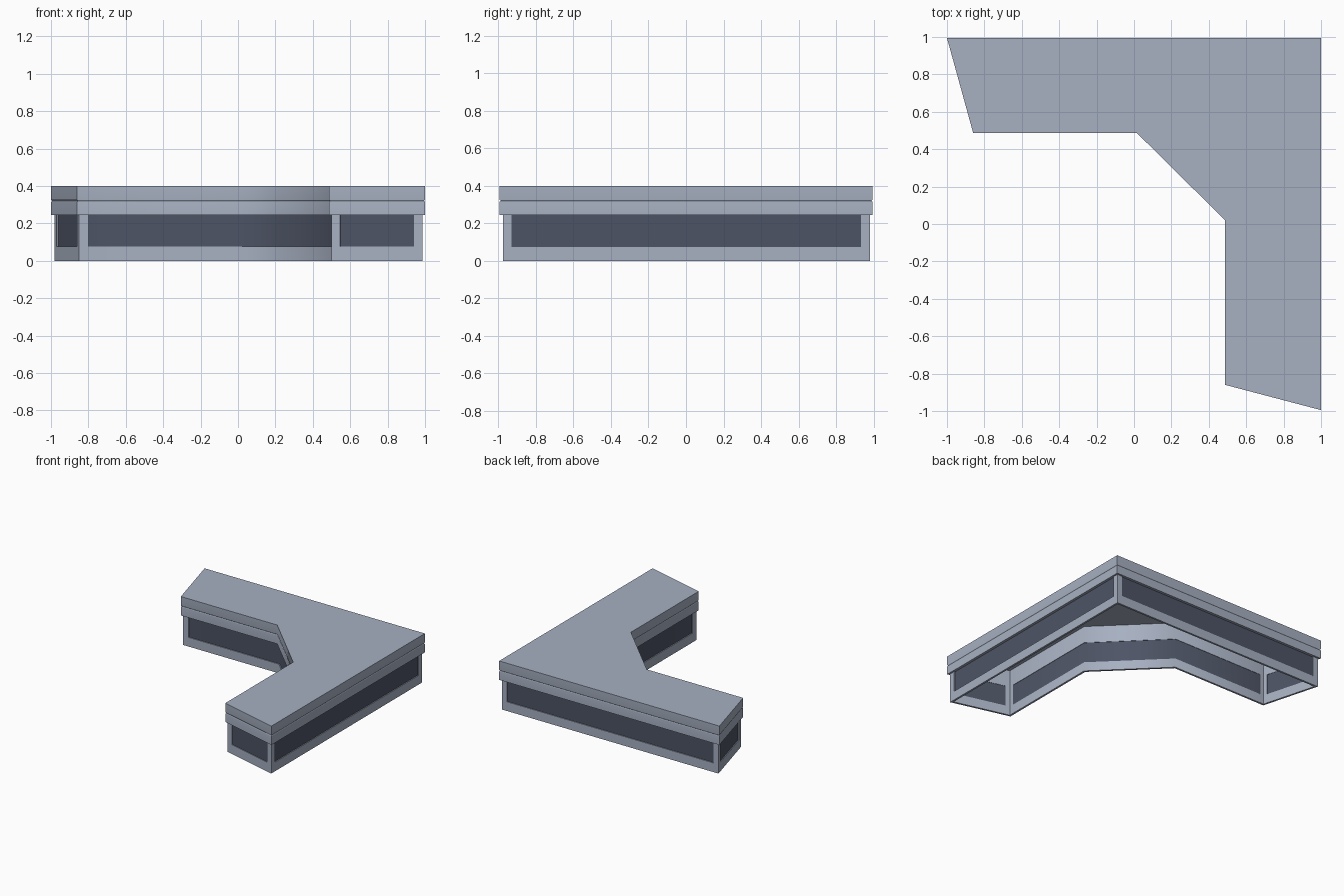
import bpy, bmesh, math
from mathutils import Vector

if "Cube" in bpy.data.objects:
    bpy.data.objects.remove(bpy.data.objects["Cube"])

# Plan outline, counter-clockwise: L shape with chamfered inner corner and slanted ends
PLAN = [Vector(p) for p in [(-1, .995), (-.86, .487), (.015, .487), (.487, .02),
                            (.487, -.86), (1, -.995), (1, .995)]]
N = len(PLAN)


def material(name, rgb):
    m = bpy.data.materials.new(name)
    m.diffuse_color = (*rgb, 1)
    m.use_nodes = True
    m.node_tree.nodes["Principled BSDF"].inputs["Base Color"].default_value = m.diffuse_color
    return m


PALE = material("pale_blue_grey", (.385, .435, .535))
DARK = material("dark_glass", (.075, .088, .13))


def offset(d):
    """Outline moved inward by d with mitred corners."""
    out = []
    for i, p in enumerate(PLAN):
        a = (p - PLAN[i - 1]).normalized()
        b = (PLAN[(i + 1) % N] - p).normalized()
        na, nb = Vector((-a.y, a.x)), Vector((-b.y, b.x))
        out.append(p + (na + nb) * (d / (1 + na.dot(nb))))
    return out


def finish(bm, name, mat):
    bmesh.ops.recalc_face_normals(bm, faces=bm.faces[:])
    me = bpy.data.meshes.new(name)
    bm.to_mesh(me)
    bm.free()
    me.materials.append(mat)
    ob = bpy.data.objects.new(name, me)
    bpy.context.collection.objects.link(ob)
    bpy.ops.object.select_all(action='DESELECT')
    ob.select_set(True)
    bpy.context.view_layer.objects.active = ob
    return ob


def smooth(ob):
    """Soft shading over the 45 degree bends, flat large faces."""
    bpy.ops.object.shade_smooth_by_angle(angle=math.radians(46.5))
    w = ob.modifiers.new("weighted", 'WEIGHTED_NORMAL')
    w.keep_sharp = True


def loft(name, profile, mat, capped):
    """Sweep an (inset, height) profile round the plan; cap the ends or close the ring."""
    bm = bmesh.new()
    rings = [[bm.verts.new((p.x, p.y, z)) for p in offset(d)] for d, z in profile]
    pairs = list(zip(rings, rings[1:])) + ([] if capped else [(rings[-1], rings[0])])
    for r, s in pairs:
        for i in range(N):
            j = (i + 1) % N
            bm.faces.new((r[i], r[j], s[j], s[i]))
    if capped:
        bm.faces.new(rings[0])
        bm.faces.new(rings[-1])
    ob = finish(bm, name, mat)
    smooth(ob)


def prism(name, pts, z0, z1, mat):
    bm = bmesh.new()
    f = bm.faces.new([bm.verts.new((p.x, p.y, z0)) for p in pts])
    top = bmesh.ops.extrude_face_region(bm, geom=[f])["geom"]
    bmesh.ops.translate(bm, vec=(0, 0, z1 - z0),
                        verts=[v for v in top if isinstance(v, bmesh.types.BMVert)])
    finish(bm, name, mat)


WALL, INNER, ROOF_BASE, SILL = .014, .030, .245, .075

# Hollow roof with a grooved fascia, open underneath
loft("roof", [(INNER, .385), (INNER, ROOF_BASE), (0, ROOF_BASE), (0, .314),
              (.006, .32), (0, .326), (0, .4)], PALE, True)

# Low wall under the windows
loft("sill_wall", [(WALL, 0), (WALL, SILL), (INNER, SILL), (INNER, 0)], PALE, False)

# Continuous window band, slightly recessed
loft("window_band", [(.021, SILL), (.021, ROOF_BASE), (.027, ROOF_BASE), (.027, SILL)],
     DARK, False)

# L-shaped posts on the outward corners only
outer, inner = offset(WALL), offset(INNER)
for i in range(N):
    o, q = outer[i], inner[i]
    a = (PLAN[i - 1] - PLAN[i]).normalized()
    b = (PLAN[(i + 1) % N] - PLAN[i]).normalized()
    if (-a).cross(b) < 0:
        continue
    na, nb = Vector((a.y, -a.x)), Vector((-b.y, b.x))
    t = INNER - WALL
    ea, eb = o + a * .047, o + b * .047
    prism(f"corner_post_{i}", [o, eb, eb + nb * t, q, ea + na * t, ea],
          SILL, ROOF_BASE, PALE)
